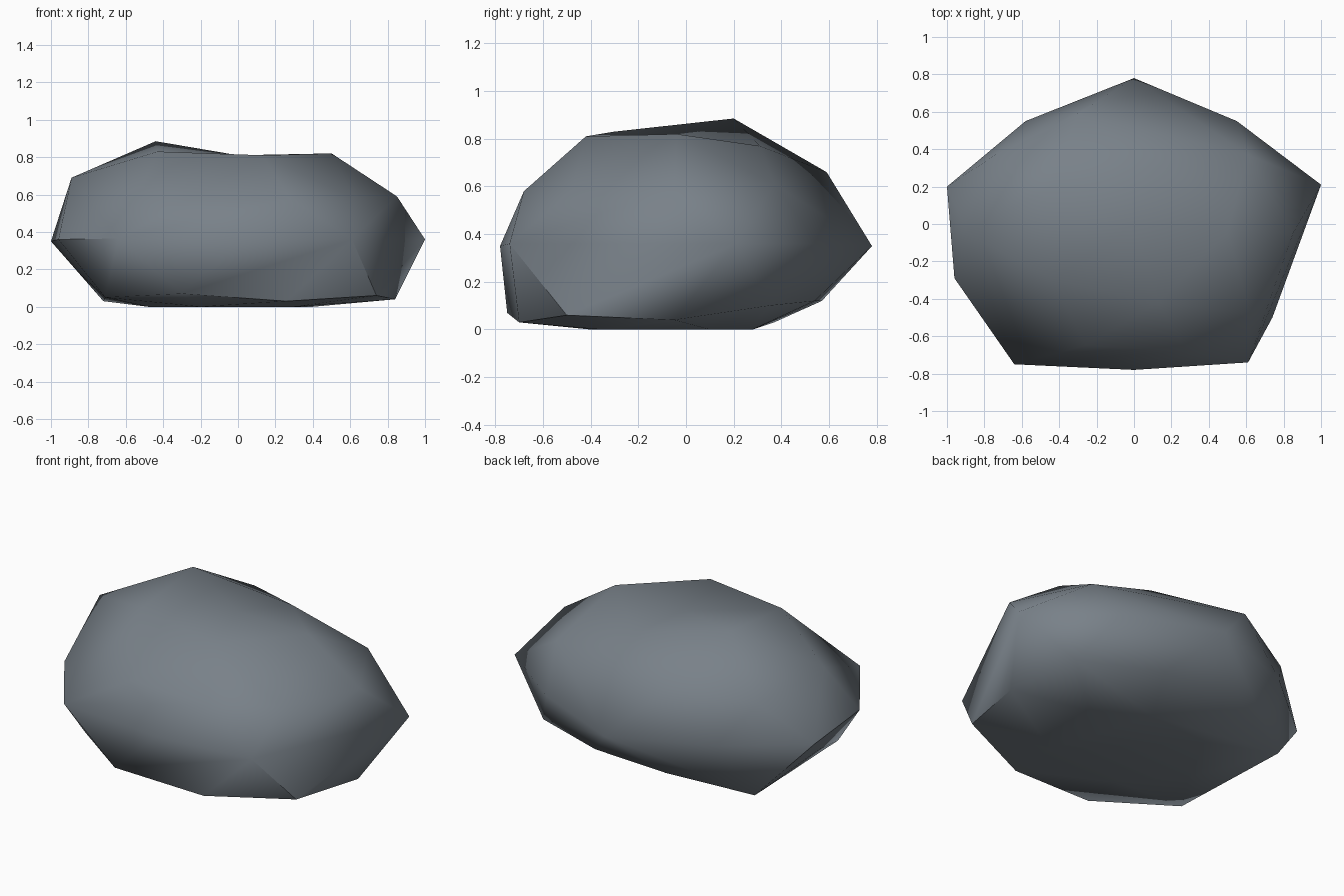
import bpy
import bmesh
import math

# Remove the default cube
cube = bpy.data.objects.get("Cube")
if cube:
    bpy.data.objects.remove(cube, do_unlink=True)

# Slate stone colour
stone = bpy.data.materials.new("slate_grey")
stone.use_nodes = True
colour = (0.19, 0.22, 0.25, 1)
stone.diffuse_color = colour
shader = stone.node_tree.nodes["Principled BSDF"]
shader.inputs["Base Color"].default_value = colour
shader.inputs["Roughness"].default_value = 0.9

# Flat underside and the chipped rim above it
base = [(-.48, -.1, 0), (-.2, -.4, 0), (.3, -.36, 0), (.4, .1, 0),
        (.1, .28, 0), (-.3, .25, 0)]
rim = [(-.3, -.75, .07), (.26, -.7, .03), (.74, -.5, .06), (.84, -.05, .04),
       (.71, .35, .1), (.23, .54, .12), (-.26, .57, .12), (-.72, .37, .03),
       (-.84, -.07, .17), (-.71, -.44, .05)]
# Five-cornered waist
waist = [(0, .78, .35), (.55, .55, .36), (1, .21, .36), (.61, -.74, .36),
         (0, -.78, .35), (-.64, -.75, .365), (-.96, -.29, .36),
         (-1, .2, .35), (-.58, .55, .36)]
# Two shoulder points between each pair of corners
shoulder = [(.28, .55, .49), (.61, .37, .61), (.85, -.05, .59),
            (.62, -.48, .58), (.28, -.68, .58), (-.26, -.65, .57),
            (-.6, -.48, .56), (-.89, -.05, .69), (-.74, .37, .59),
            (-.3, .59, .66)]
# Uneven crown with its peak at the back
crown = [(.13, -.42, .81), (.5, -.04, .82), (.14, .31, .77),
         (-.44, .2, .885), (-.43, -.3, .83)]

# Wrap the stone surface round the outlines and a central tip
bm = bmesh.new()
for point in base + rim + waist + shoulder + crown:
    bm.verts.new(point)
bm.verts.new((0, 0, .93))
result = bmesh.ops.convex_hull(bm, input=bm.verts)
spare = {g for g in result["geom_interior"] + result["geom_unused"]
         if isinstance(g, bmesh.types.BMVert)}
bmesh.ops.delete(bm, geom=list(spare), context="VERTS")

# Sink the tip into a shallow hollow
tip = max(bm.verts, key=lambda v: v.co.z)
tip.co.z = .81
bmesh.ops.recalc_face_normals(bm, faces=bm.faces)

mesh = bpy.data.meshes.new("boulder")
bm.to_mesh(mesh)
bm.free()
mesh.materials.append(stone)
boulder = bpy.data.objects.new("boulder", mesh)
bpy.context.collection.objects.link(boulder)

# Soft surface with only the hard breaks kept
bpy.ops.object.select_all(action="DESELECT")
boulder.select_set(True)
bpy.context.view_layer.objects.active = boulder
bpy.ops.object.shade_smooth_by_angle(angle=math.radians(50))
